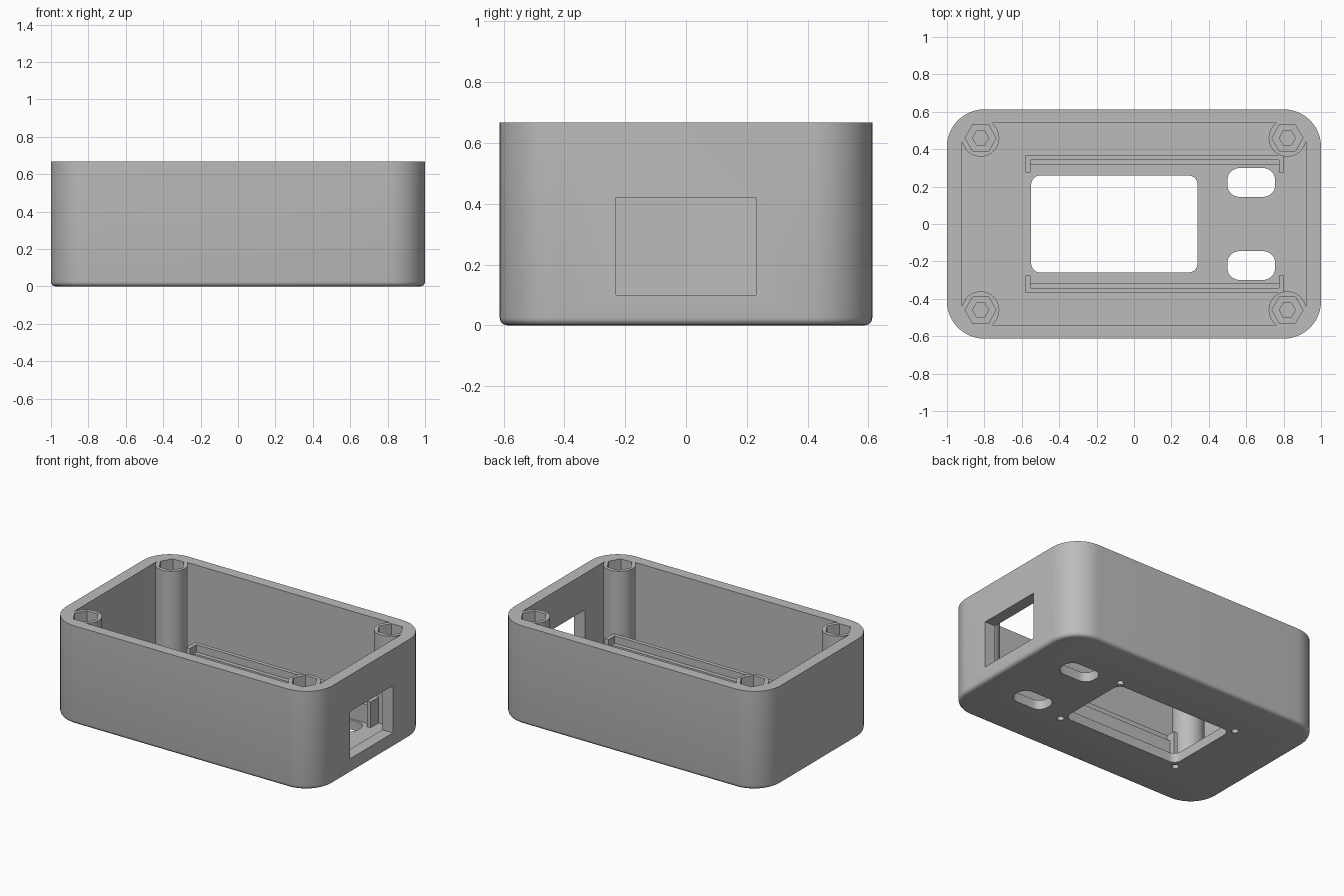
import bpy, bmesh, math

if "Cube" in bpy.data.objects:
    bpy.data.objects.remove(bpy.data.objects["Cube"])

grey = bpy.data.materials.new("plain_grey")
grey.diffuse_color = (0.5, 0.5, 0.5, 1)
grey.use_nodes = True
grey.node_tree.nodes["Principled BSDF"].inputs["Base Color"].default_value = grey.diffuse_color

HX, HY, HZ = 1.0, 0.613, 0.667      # outer half sizes and height
FLOOR, FILLET = 0.065, 0.025


def rounded(cx, cy, hx, hy, r, seg=12):
    """Rounded rectangle outline."""
    pts = []
    for i, (sx, sy) in enumerate([(1, 1), (-1, 1), (-1, -1), (1, -1)]):
        for k in range(seg + 1):
            a = math.pi / 2 * (i + k / seg)
            pts.append((cx + sx * (hx - r) + r * math.cos(a),
                        cy + sy * (hy - r) + r * math.sin(a)))
    return pts


def ngon(cx, cy, r, n):
    return [(cx + r * math.cos(2 * math.pi * k / n),
             cy + r * math.sin(2 * math.pi * k / n)) for k in range(n)]


def loft(name, rings):
    """Closed solid through a stack of (outline, z) rings."""
    bm = bmesh.new()
    loops = [[bm.verts.new((x, y, z)) for x, y in pts] for pts, z in rings]
    for a, b in zip(loops, loops[1:]):
        for i in range(len(a)):
            j = (i + 1) % len(a)
            bm.faces.new((a[i], a[j], b[j], b[i]))
    bm.faces.new(loops[0][::-1])
    bm.faces.new(loops[-1])
    bmesh.ops.recalc_face_normals(bm, faces=bm.faces)
    me = bpy.data.meshes.new(name)
    bm.to_mesh(me)
    bm.free()
    me.materials.append(grey)
    ob = bpy.data.objects.new(name, me)
    bpy.context.collection.objects.link(ob)
    return ob


def prism(name, pts, z0, z1):
    return loft(name, [(pts, z0), (pts, z1)])


def activate(ob):
    bpy.ops.object.select_all(action='DESELECT')
    ob.select_set(True)
    bpy.context.view_layer.objects.active = ob


def cut(target, cutter):
    """Subtract the cutter, then discard it."""
    activate(target)
    m = target.modifiers.new("cut", 'BOOLEAN')
    m.operation, m.solver, m.object = 'DIFFERENCE', 'EXACT', cutter
    bpy.ops.object.modifier_apply(modifier=m.name)
    bpy.data.objects.remove(cutter, do_unlink=True)


corners = [(sx * 0.82, sy * 0.46) for sx in (-1, 1) for sy in (-1, 1)]

# Outer body with a rounded bottom edge
rings = []
for k in range(5):
    a = math.pi / 2 * k / 4
    inset = FILLET * (1 - math.sin(a))
    rings.append((rounded(0, 0, HX - inset, HY - inset, 0.2 - inset),
                  FILLET * (1 - math.cos(a))))
rings.append((rounded(0, 0, HX, HY, 0.2), HZ))
case = loft("case_body", rings)

# Cavity, leaving the four corner posts standing
cavity = prism("cavity", rounded(0, 0, 0.92, 0.54, 0.12), FLOOR, 0.9)
for x, y in corners:
    cut(cavity, prism("post", ngon(x, y, 0.1, 40), 0.01, 1.0))
cut(case, cavity)

# Nut pockets and screw holes in the posts
for x, y in corners:
    cut(case, prism("nut_pocket", ngon(x, y, 0.083, 6), HZ - 0.1, 0.8))
    cut(case, prism("screw_hole", ngon(x, y, 0.043, 6), 0.1, 0.7))

# Display window, two button slots and the side port
cut(case, prism("window", rounded(-0.105, 0, 0.445, 0.26, 0.05, 8), -0.1, 0.2))
for s in (-1, 1):
    cut(case, prism("slot", rounded(0.627, s * 0.222, 0.128, 0.077, 0.065, 8), -0.1, 0.2))
cut(case, prism("port", [(0.87, -0.23), (1.1, -0.23), (1.1, 0.23), (0.87, 0.23)], 0.1, 0.42))

# Small blind holes underneath, around the window
for x in (-0.57, 0.35):
    for y in (-0.285, 0.285):
        cut(case, prism("pin_hole", ngon(x, y, 0.022, 16), -0.1, 0.04))
activate(case)
bpy.ops.object.shade_smooth_by_angle()

# Board brackets: a wall with end legs, and a lower ledge inside it
for s, side in ((1, "back"), (-1, "front")):
    plan = [(-0.58, 0.37), (0.802, 0.37), (0.802, 0.275), (0.775, 0.275),
            (0.775, 0.343), (-0.553, 0.343), (-0.553, 0.275), (-0.58, 0.275)]
    prism(side + "_bracket", [(x, s * y) for x, y in plan], FLOOR - 0.01, 0.24)
    ledge = [(-0.553, 0.315), (0.775, 0.315), (0.775, 0.343), (-0.553, 0.343)]
    prism(side + "_ledge", [(x, s * y) for x, y in ledge], FLOOR - 0.01, 0.19)
